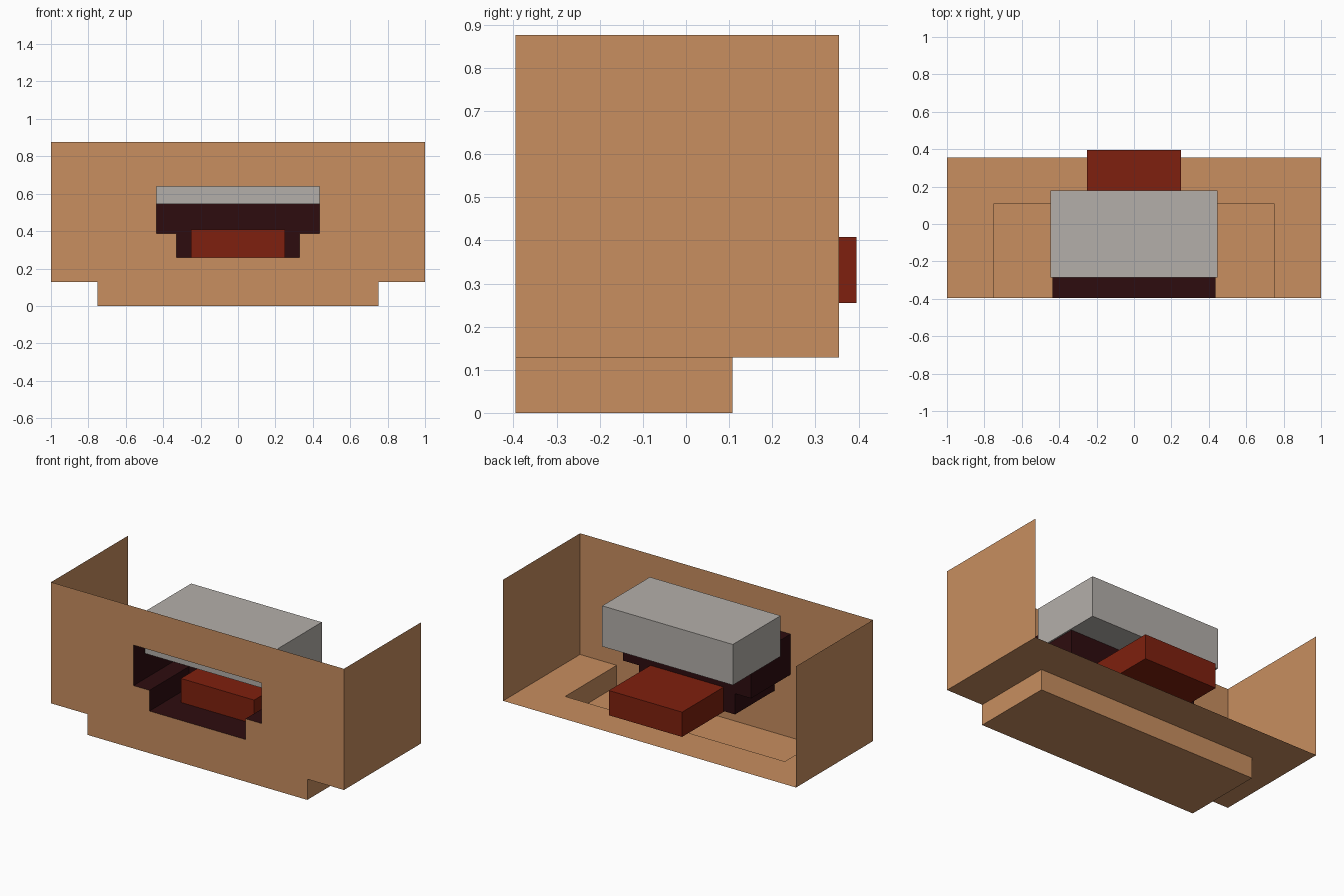
import bpy

if "Cube" in bpy.data.objects:
    bpy.data.objects.remove(bpy.data.objects["Cube"])

FRONT, BACK = -0.395, 0.355        # depth of the outer shell
CHIN_BACK = 0.108
FLOOR, TOP = 0.128, 0.876
CAVITY_BACK = -0.01


def material(name, rgb):
    m = bpy.data.materials.new(name)
    m.diffuse_color = (*rgb, 1)
    m.use_nodes = True
    m.node_tree.nodes["Principled BSDF"].inputs["Base Color"].default_value = m.diffuse_color
    return m


tan = material("tan", (0.578, 0.271, 0.115))
grey = material("warm grey", (0.456, 0.429, 0.402))
red = material("dark red", (0.212, 0.0144, 0.0044))
maroon = material("deep maroon", (0.027, 0.0037, 0.0048))


def add_mesh(name, faces, mat, mirror=True):
    """Build faces given as lists of corner points; mirror the +x half if asked."""
    verts = sorted({p for f in faces for p in f})
    index = {p: i for i, p in enumerate(verts)}
    mesh = bpy.data.meshes.new(name)
    mesh.from_pydata(verts, [], [[index[p] for p in f] for f in faces])
    mesh.materials.append(mat)
    ob = bpy.data.objects.new(name, mesh)
    bpy.context.collection.objects.link(ob)
    if mirror:
        ob.modifiers.new("mirror", 'MIRROR').use_clip = True
    return ob


def box(name, hx, y0, y1, z0, z1, mat):
    a = [(-hx, y0), (hx, y0), (hx, y1), (-hx, y1)]
    low = [(x, y, z0) for x, y in a]
    high = [(x, y, z1) for x, y in a]
    sides = [[low[i], low[(i + 1) % 4], high[(i + 1) % 4], high[i]] for i in range(4)]
    add_mesh(name, [low[::-1], high] + sides, mat, mirror=False)


# Stepped mouth opening, right half, from top centre down to bottom centre
mouth = [(0, 0.638), (0.437, 0.638), (0.437, 0.388), (0.328, 0.388), (0.328, 0.26), (0, 0.26)]

# Outer shell: front with mouth hole, side wall, floor around the chin, and chin tray
outline = [(0, 0), (0.75, 0), (0.75, FLOOR), (1, FLOOR), (1, TOP), (0, TOP)]
front = [(x, FRONT, z) for x, z in outline + mouth]
side = [(1, FRONT, FLOOR), (1, BACK, FLOOR), (1, BACK, TOP), (1, FRONT, TOP)]
floor = [(x, y, FLOOR) for x, y in
         [(0, CHIN_BACK), (0, BACK), (1, BACK), (1, FRONT), (0.75, FRONT), (0.75, CHIN_BACK)]]
chin_bottom = [(0, FRONT, 0), (0, CHIN_BACK, 0), (0.75, CHIN_BACK, 0), (0.75, FRONT, 0)]
chin_side = [(0.75, FRONT, 0), (0.75, CHIN_BACK, 0), (0.75, CHIN_BACK, FLOOR), (0.75, FRONT, FLOOR)]
chin_back = [(0.75, CHIN_BACK, 0), (0, CHIN_BACK, 0), (0, CHIN_BACK, FLOOR), (0.75, CHIN_BACK, FLOOR)]
add_mesh("jaw_shell", [front, side, floor, chin_bottom, chin_side, chin_back], tan)

# Mouth cavity: walls swept back from the opening, closed at the rear
walls = [[(a[0], FRONT, a[1]), (b[0], FRONT, b[1]), (b[0], CAVITY_BACK, b[1]), (a[0], CAVITY_BACK, a[1])]
         for a, b in zip(mouth, mouth[1:])]
rear = [(x, CAVITY_BACK, z) for x, z in reversed(mouth)]
add_mesh("mouth_cavity", walls + [rear], maroon)

# Upper teeth block and tongue
box("upper_teeth", 0.446, -0.285, 0.18, 0.545, 0.796, grey)
box("tongue", 0.25, -0.2, 0.395, 0.255, 0.408, red)
